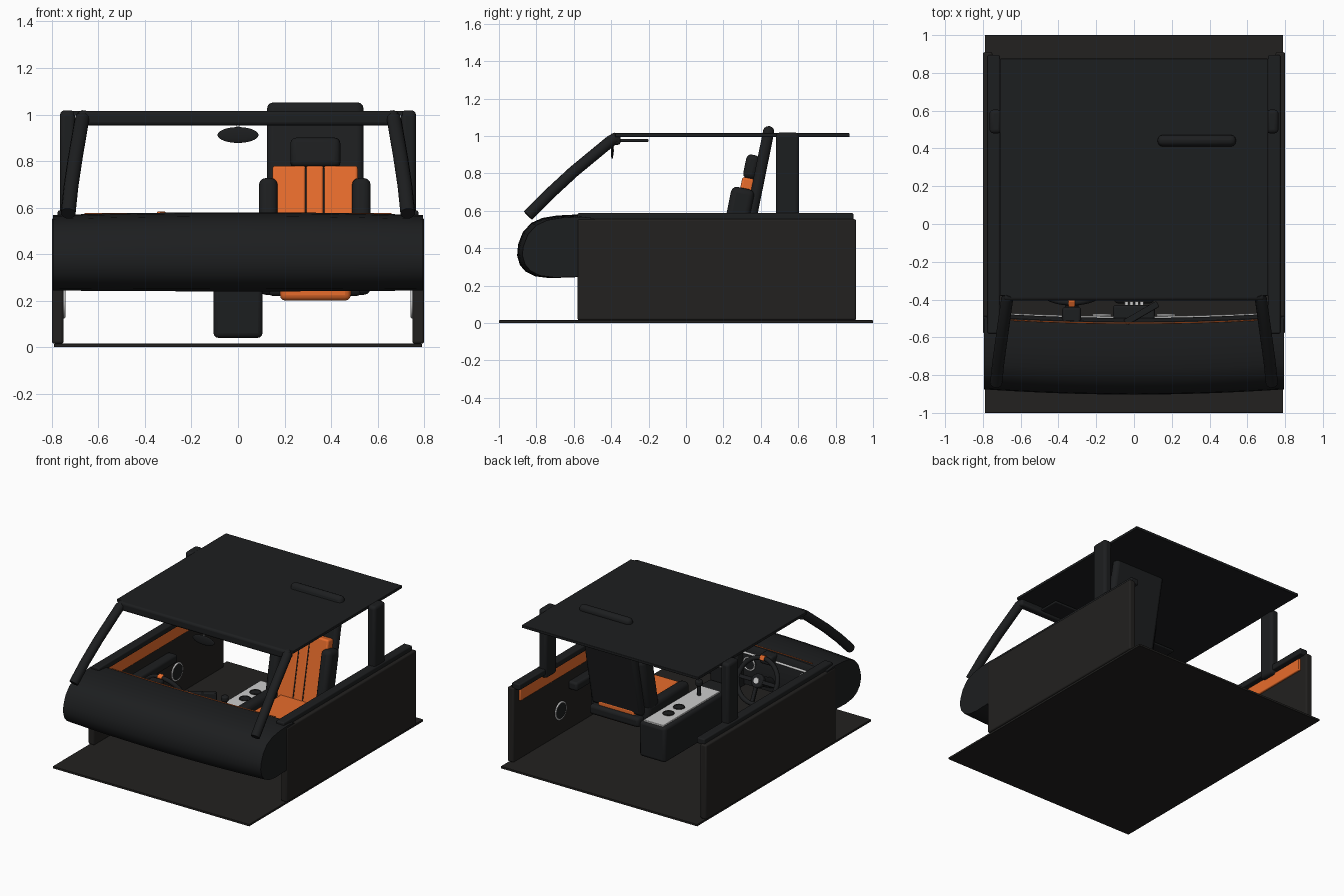
import bpy, bmesh, math
from mathutils import Matrix, Vector

if "Cube" in bpy.data.objects:
    bpy.data.objects.remove(bpy.data.objects["Cube"])


def material(name, r, g, b):
    m = bpy.data.materials.new(name)
    m.diffuse_color = (r, g, b, 1)
    m.use_nodes = True
    m.node_tree.nodes["Principled BSDF"].inputs["Base Color"].default_value = m.diffuse_color
    return m


BLACK = material("black_trim", 0.012, 0.013, 0.014)
DARK = material("dark_panel", 0.016, 0.015, 0.014)
ORANGE = material("orange_leather", 0.80, 0.15, 0.025)
SILVER = material("silver", 0.55, 0.56, 0.58)


def finish(name, mat, bevel=0, segs=3):
    o = bpy.context.object
    o.name = name
    o.data.materials.append(mat)
    if bevel:
        b = o.modifiers.new("bevel", "BEVEL")
        b.width, b.segments = bevel, segs
    bpy.ops.object.shade_smooth_by_angle(angle=math.radians(35))
    return o


def box(name, x, y, z, mat, bevel=0.008, rot=(0, 0, 0)):
    """Box from (min, max) ranges, turned about its own centre."""
    mid = [(a + b) / 2 for a, b in (x, y, z)]
    bpy.ops.mesh.primitive_cube_add(size=1, location=mid, rotation=rot)
    size = [b - a for a, b in (x, y, z)]
    bpy.context.object.data.transform(Matrix.Diagonal((*size, 1)))
    return finish(name, mat, bevel)


def cylinder(name, loc, r, depth, mat, rot=(0, 0, 0), bevel=0.0):
    bpy.ops.mesh.primitive_cylinder_add(vertices=32, radius=r, depth=depth, location=loc, rotation=rot)
    return finish(name, mat, bevel, 2)


def torus(name, loc, r, minor, mat, rot=(0, 0, 0)):
    bpy.ops.mesh.primitive_torus_add(major_radius=r, minor_radius=minor, major_segments=48,
                                     minor_segments=12, location=loc, rotation=rot)
    return finish(name, mat)


def tube(name, pts, r, mat):
    c = bpy.data.curves.new(name, "CURVE")
    c.dimensions = "3D"
    c.bevel_depth, c.bevel_resolution, c.use_fill_caps = r, 3, True
    s = c.splines.new("POLY")
    s.points.add(len(pts) - 1)
    for p, co in zip(s.points, pts):
        p.co = (*co, 1)
    c.materials.append(mat)
    o = bpy.data.objects.new(name, c)
    bpy.context.collection.objects.link(o)
    return o


# Floor and roof
box("floor", (-.79, .79), (-1, 1), (0, .015), DARK, .002)
box("roof", (-.71, .71), (-.38, .875), (.995, 1.015), BLACK, .004)

# Dashboard: side profile lofted across a gentle bow
PROFILE = [(-.49, .54), (-.51, .572), (-.58, .58), (-.68, .575), (-.76, .562), (-.82, .535),
           (-.865, .485), (-.89, .42), (-.895, .36), (-.88, .31), (-.85, .275), (-.80, .25),
           (-.72, .24), (-.58, .245), (-.50, .28)]


def bow(x):
    return 1 - (x / .8) ** 2


bm = bmesh.new()
rings = []
for i in range(17):
    x = -.795 + 1.59 * i / 16
    k = bow(x)
    rings.append([bm.verts.new((x, y + .02 - .028 * k, z - .012 * (1 - k) * (1 if z > .4 else -.3)))
                  for y, z in PROFILE])
n = len(PROFILE)
for a, b in zip(rings, rings[1:]):
    for j in range(n):
        bm.faces.new((a[j], a[(j + 1) % n], b[(j + 1) % n], b[j]))
bm.faces.new(rings[0][::-1])
bm.faces.new(rings[-1])
bmesh.ops.recalc_face_normals(bm, faces=bm.faces)
me = bpy.data.meshes.new("dashboard")
bm.to_mesh(me)
bm.free()
dash = bpy.data.objects.new("dashboard", me)
bpy.context.collection.objects.link(dash)
bpy.context.view_layer.objects.active = dash
dash.select_set(True)
finish("dashboard", BLACK)

# Dash trim: silver strip and orange stitching
xs = [-.66 + 1.32 * i / 12 for i in range(13)]
tube("dash_silver_strip", [(x, -.472 - .025 * bow(x), .515) for x in xs], .008, SILVER)
tube("dash_stitching", [(x, -.50 - .025 * bow(x), .574) for x in xs], .003, ORANGE)

# Centre stack with buttons, and a driver-facing screen
box("centre_stack", (-.11, .11), (-.54, -.43), (.26, .53), BLACK, .012)
for i in range(4):
    for j in range(2):
        box("stack_button", (-.05 + .027 * i, -.03 + .027 * i), (-.435, -.41),
            (.40 + .035 * j, .425 + .035 * j), SILVER, .003)
box("screen", (-.06, .14), (-.49, -.455), (.46, .575), BLACK, .006, (0, 0, math.radians(30)))

# Dash air vents
for x in (-.62, -.17, .17, .62):
    torus("vent_ring", (x, -.482, .45), .045, .006, SILVER, (math.pi / 2, 0, 0))
    cylinder("vent", (x, -.49, .45), .042, .02, BLACK, (math.pi / 2, 0, 0))

# Steering wheel, built flat then tilted
WHEEL = Matrix.Translation((-.33, -.35, .42)) @ Matrix.Rotation(math.radians(-65), 4, "X")
wheel = [torus("steering_rim", (0, 0, 0), .155, .016, BLACK),
         cylinder("steering_hub", (0, 0, -.01), .048, .04, BLACK, bevel=.008),
         cylinder("steering_badge", (0, 0, .012), .02, .01, SILVER),
         cylinder("steering_column", (0, 0, -.1), .035, .18, BLACK),
         box("wheel_marker", (-.018, .018), (-.174, -.137), (-.019, .019), ORANGE, .006)]
for a in (0, 90, 180):
    t = math.radians(a)
    wheel.append(box("steering_spoke", (-.055, .055), (-.014, .014), (-.008, .008), BLACK, .004, (0, 0, t)))
    wheel[-1].location = (.095 * math.cos(t), .095 * math.sin(t), 0)
bpy.context.view_layer.update()
for o in wheel:
    o.matrix_world = WHEEL @ o.matrix_world
box("instrument_binnacle", (-.38, -.28), (-.53, -.44), (.50, .568), BLACK, .015)

# Doors and pillars on both sides
for s, side in ((-1, "left"), (1, "right")):
    def sx(a, b):
        return tuple(sorted((s * a, s * b)))
    box(side + "_door", sx(.75, .80), (-.58, .91), (.015, .555), DARK, .01)
    box(side + "_door_cap", sx(.71, .775), (-.58, .895), (.545, .588), BLACK, .008)
    box(side + "_door_inlay", sx(.735, .755), (-.48, .85), (.445, .535), ORANGE, .006)
    box(side + "_armrest", sx(.68, .755), (-.28, .28), (.31, .37), BLACK, .015)
    box(side + "_door_handle", sx(.725, .752), (-.36, -.26), (.395, .42), SILVER, .006)
    torus(side + "_speaker_ring", (s * .748, .37, .19), .06, .006, SILVER, (0, math.pi / 2, 0))
    cylinder(side + "_speaker", (s * .75, .37, .19), .057, .012, BLACK, (0, math.pi / 2, 0))
    box(side + "_b_pillar", sx(.70, .765), (.48, .605), (.52, 1.018), BLACK, .02)
    tube(side + "_a_pillar", [(s * x, y, z) for x, y, z in
         ((.73, -.845, .575), (.718, -.73, .69), (.70, -.60, .81), (.672, -.40, .975), (.66, -.37, .99))],
         .032, BLACK)
    box(side + "_sun_visor", sx(.16, .52), (-.37, -.20), (.968, .984), BLACK, .006)
box("windscreen_header", (-.69, .69), (-.405, -.35), (.953, 1.015), BLACK, .015)

# Rear-view mirror
cylinder("mirror_stem", (0, -.39, .945), .006, .06, SILVER)
bpy.ops.mesh.primitive_uv_sphere_add(segments=32, ring_count=16, location=(0, -.395, .912))
bpy.context.object.data.transform(Matrix.Diagonal((.088, .007, .034, 1)))
finish("mirror", BLACK)

# Centre console with cup holders
box("console", (-.105, .105), (-.42, .39), (.04, .295), BLACK, .02)
box("console_plate", (-.08, .08), (-.28, .375), (.29, .305), SILVER, .004)
for y in (.08, .20):
    cylinder("cup_holder", (0, y, .304), .035, .008, BLACK)
    torus("cup_ring", (0, y, .307), .036, .004, DARK)
cylinder("gear_lever", (0, -.15, .34), .012, .09, BLACK)
cylinder("gear_knob", (0, -.15, .395), .025, .04, BLACK, bevel=.01)

# Seat base
box("seat_base", (.13, .53), (-.18, .36), (.22, .29), BLACK, .02)
box("seat_cushion", (.18, .485), (-.21, .33), (.20, .335), ORANGE, .025)
for x in (.13, .53):
    box("cushion_bolster", (x - .04, x + .04), (-.18, .30), (.225, .37), BLACK, .03)

# Seat back: parts stand along a leaning axis; d is the distance ahead of the shell
LEAN = math.radians(-11.5)


def leaning(name, x, d, z, mat, bevel):
    o = box(name, x, (-d[1], -d[0]), z, mat, bevel, (LEAN, 0, 0))
    h = (z[0] + z[1]) / 2
    o.location.y = .37 + (h - .67) * math.tan(-LEAN) - (d[0] + d[1]) / 2
    return o


leaning("seat_back_shell", (.125, .54), (-.03, .03), (.28, 1.06), BLACK, .028)
for x0, x1 in ((.148, .292), (.292, .368), (.368, .515)):
    leaning("seat_back_panel", (x0, x1), (.02, .09), (.29, .78), ORANGE, .012)
for x in (.292, .368):
    leaning("seat_seam", (x - .003, x + .003), (.03, .088), (.30, .77), BLACK, 0)
for x in (.13, .53):
    leaning("back_bolster", (x - .04, x + .04), (.01, .135), (.32, .725), BLACK, .03)
leaning("headrest", (.225, .44), (.02, .09), (.77, .90), BLACK, .025)
